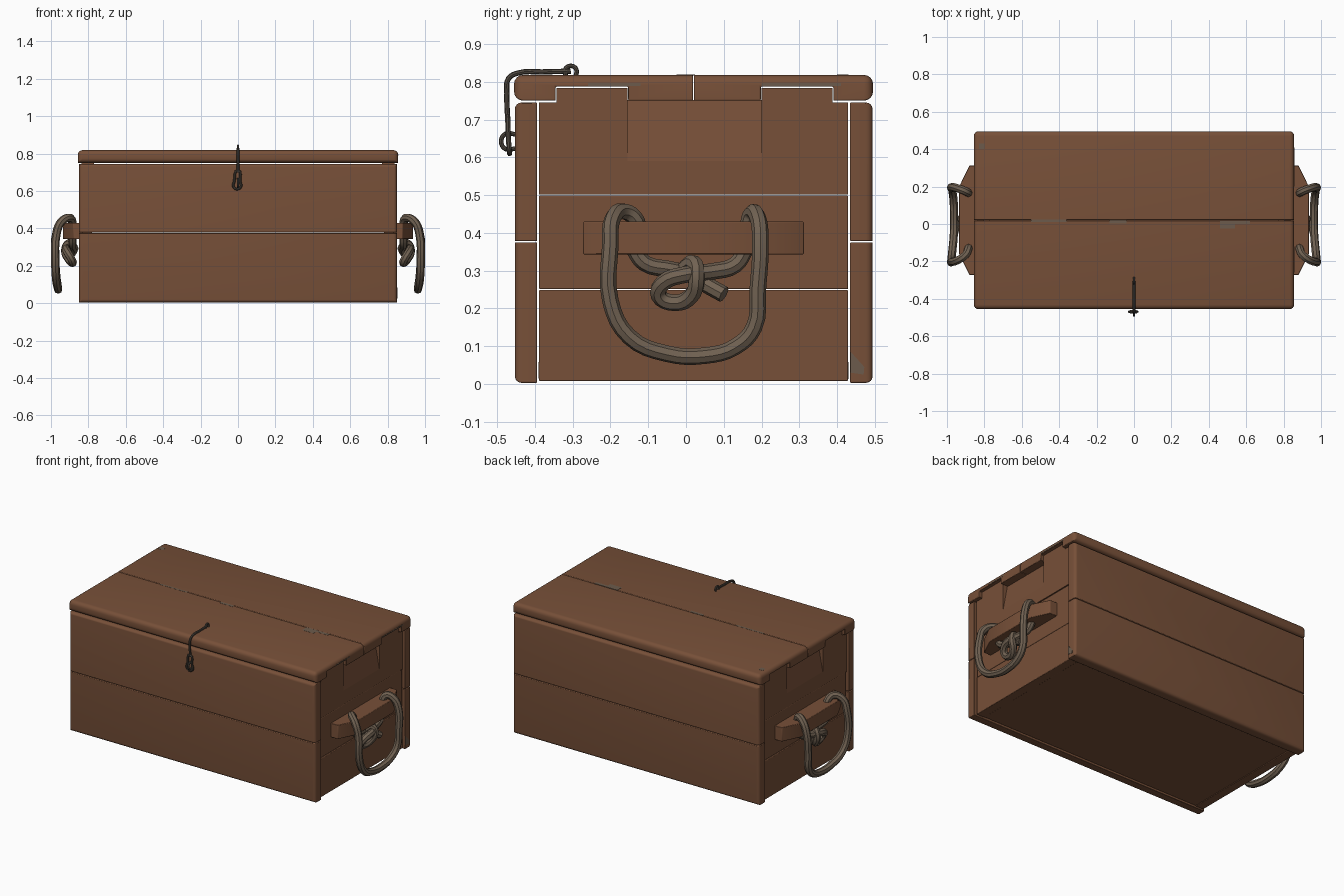
import bpy, bmesh
from mathutils import Vector

if "Cube" in bpy.data.objects:
    bpy.data.objects.remove(bpy.data.objects["Cube"])


def mat(name, rgb):
    m = bpy.data.materials.new(name)
    m.diffuse_color = (*rgb, 1)
    m.use_nodes = True
    m.node_tree.nodes["Principled BSDF"].inputs["Base Color"].default_value = m.diffuse_color
    return m


WOOD = mat("brown wood", (0.185, 0.080, 0.040))
WORN = mat("worn wood", (0.150, 0.105, 0.072))
ROPE = mat("rope", (0.165, 0.122, 0.085))
METAL = mat("dark metal", (0.085, 0.070, 0.055))


def prism(name, pts, axis, lo, hi, material=WOOD, soft=None, radius=0.02, bevel=0.003):
    """Extrude a 2D outline along an axis, round the chosen edges, then ease the rest."""
    place = {"x": lambda a, b, t: (t, a, b),
             "y": lambda a, b, t: (a, t, b),
             "z": lambda a, b, t: (a, b, t)}[axis]
    bm = bmesh.new()
    face = bm.faces.new([bm.verts.new(place(a, b, lo)) for a, b in pts])
    ext = bmesh.ops.extrude_face_region(bm, geom=[face])
    shift = Vector(place(0, 0, hi - lo))
    bmesh.ops.translate(bm, vec=shift, verts=[v for v in ext["geom"] if isinstance(v, bmesh.types.BMVert)])
    bmesh.ops.recalc_face_normals(bm, faces=bm.faces)
    if soft:
        edges = [e for e in bm.edges if soft((e.verts[0].co + e.verts[1].co) / 2)]
        bmesh.ops.bevel(bm, geom=edges, offset=radius, segments=4, profile=0.5,
                        affect="EDGES", clamp_overlap=True)
    me = bpy.data.meshes.new(name)
    bm.to_mesh(me)
    bm.free()
    ob = bpy.data.objects.new(name, me)
    bpy.context.collection.objects.link(ob)
    me.materials.append(material)
    if bevel:
        mod = ob.modifiers.new("bevel", "BEVEL")
        mod.width, mod.segments, mod.limit_method = bevel, 2, "ANGLE"
        mod.angle_limit = 0.6
    smooth(ob)
    return ob


def smooth(ob):
    bpy.ops.object.select_all(action="DESELECT")
    ob.select_set(True)
    bpy.context.view_layer.objects.active = ob
    bpy.ops.object.shade_smooth_by_angle(angle=0.7)


def box(name, x, y, z, **kw):
    return prism(name, [(y[0], z[0]), (y[1], z[0]), (y[1], z[1]), (y[0], z[1])], "x", x[0], x[1], **kw)


def tube(name, pts, radius, material, closed=False, res=4):
    """Round tube along a smooth path."""
    cu = bpy.data.curves.new(name, "CURVE")
    cu.dimensions, cu.bevel_depth, cu.bevel_resolution = "3D", radius, 2
    cu.resolution_u, cu.use_fill_caps = res, True
    sp = cu.splines.new("BEZIER")
    sp.bezier_points.add(len(pts) - 1)
    for p, co in zip(sp.bezier_points, pts):
        p.co = co
        p.handle_left_type = p.handle_right_type = "AUTO"
    sp.use_cyclic_u = closed
    cu.materials.append(material)
    ob = bpy.data.objects.new(name, cu)
    bpy.context.collection.objects.link(ob)
    bpy.ops.object.select_all(action="DESELECT")
    ob.select_set(True)
    bpy.context.view_layer.objects.active = ob
    bpy.ops.object.convert(target="MESH")
    smooth(bpy.context.object)


# Front and back wall planks
L = (-0.85, 0.85)
for label, y, outer in (("front", (-0.453, -0.394), -0.453), ("back", (0.434, 0.494), 0.494)):
    on_face = lambda m: abs(m.y - outer) < 0.01
    box(label + "_lower_plank", L, y, (0.003, 0.375),
        soft=lambda m: (on_face(m) and (m.z < 0.01 or abs(m.x) > 0.8)), radius=0.018)
    box(label + "_upper_plank", L, y, (0.378, 0.745),
        soft=lambda m: (on_face(m) and (m.z > 0.74 or abs(m.x) > 0.8)), radius=0.018)

# Floor
box("floor", (-0.83, 0.83), (-0.39, 0.43), (0.012, 0.06))

# Lid planks, notched underneath for the tabs of the end walls
lid_soft = lambda m: abs(m.y - 0.02) > 0.45 or (abs(m.x) > 0.8 and m.z > 0.815)
prism("front_lid_plank", [(-0.455, 0.75), (-0.345, 0.75), (-0.345, 0.787), (-0.153, 0.787), (-0.153, 0.75),
      (0.019, 0.75), (0.019, 0.818), (-0.455, 0.818)], "x", -0.856, 0.856, soft=lid_soft, radius=0.024)
prism("back_lid_plank", [(0.021, 0.75), (0.198, 0.75), (0.198, 0.787), (0.39, 0.787), (0.39, 0.75),
      (0.495, 0.75), (0.495, 0.818), (0.021, 0.818)], "x", -0.856, 0.856, soft=lid_soft, radius=0.024)

for s, side in ((1, "right"), (-1, "left")):
    # End wall: two plain planks and a tabbed upper one with a sloping recess
    for label, z, out in (("lower", (0.008, 0.249), 0.836), ("middle", (0.251, 0.499), 0.832)):
        box(f"{side}_end_{label}_plank", (s * 0.78, s * out), (-0.389, 0.429), z)
    prism(f"{side}_end_upper_plank", [(-0.389, 0.501), (0.429, 0.501), (0.429, 0.745), (0.388, 0.745),
          (0.388, 0.784), (0.2, 0.784), (0.2, 0.59), (-0.155, 0.59), (-0.155, 0.784), (-0.343, 0.784),
          (-0.343, 0.745), (-0.389, 0.745)], "x", s * 0.77, s * 0.836, bevel=0)
    prism(f"{side}_end_recess", [(s * 0.77, 0.59), (s * 0.836, 0.59), (s * 0.805, 0.752), (s * 0.77, 0.752)],
          "y", -0.155, 0.2, bevel=0)

    # Handle cleat with sloping ends
    prism(f"{side}_cleat", [(s * 0.82, -0.272), (s * 0.88, -0.272), (s * 0.935, -0.16), (s * 0.935, 0.20),
          (s * 0.88, 0.312), (s * 0.82, 0.312)], "z", 0.343, 0.43)

    # Rope loop hanging over the cleat (points are y, z, distance out)
    path = lambda pts: [(s * o, y, z) for y, z, o in pts]
    tube(f"{side}_rope_loop", path([
        (-.13, .39, .885), (-.13, .43, .885), (-.165, .457, .90), (-.195, .435, .945), (-.2, .37, .97),
        (-.2, .22, .977), (-.15, .125, .972), (-.05, .08, .963), (.05, .075, .962), (.13, .098, .965),
        (.18, .15, .972), (.19, .25, .977), (.197, .38, .97), (.19, .44, .94), (.175, .453, .90),
        (.165, .42, .885), (.165, .39, .885)]), 0.022, ROPE)

    # Knotted rope ends below the cleat
    tube(f"{side}_rope_end", path([
        (-.14, .36, .885), (-.11, .32, .885), (-.04, .303, .88), (.01, .29, .875), (.05, .265, .89),
        (.10, .237, .91)]), 0.022, ROPE)
    tube(f"{side}_rope_knot", path([
        (.16, .36, .885), (.13, .315, .89), (.07, .298, .90), (.0, .29, .92), (-.06, .268, .91),
        (-.072, .235, .89), (-.03, .215, .885), (.015, .235, .905), (.028, .28, .925), (.02, .32, .905),
        (-.005, .305, .88)]), 0.022, ROPE)

# Latch: bent wire hook with a teardrop loop, and two staples
tube("latch_hook", [(0, -0.305, 0.828), (0, -0.38, 0.826), (0, -0.445, 0.823), (0, -0.47, 0.808),
                    (0, -0.474, 0.77), (0, -0.472, 0.70)], 0.007, METAL)
tube("latch_loop", [(0, -0.472, 0.71), (-0.02, -0.470, 0.65), (-0.024, -0.468, 0.622), (-0.005, -0.467, 0.61),
                    (0.015, -0.468, 0.622), (0.012, -0.470, 0.65)], 0.007, METAL, closed=True)
tube("front_staple", [(0, -0.448, 0.66), (0, -0.478, 0.662), (0, -0.489, 0.642), (0, -0.478, 0.622),
                      (0, -0.448, 0.624)], 0.006, METAL)
tube("lid_staple", [(0, -0.318, 0.815), (0, -0.32, 0.832), (0, -0.305, 0.842), (0, -0.29, 0.832),
                    (0, -0.292, 0.815)], 0.006, METAL)

# Worn patches along the lid seam, lid ends and a corner
for i, (x, y) in enumerate((((-0.55, -0.36), (0.012, 0.024)), ((-0.13, -0.04), (0.004, 0.022)),
                            ((0.46, 0.54), (-0.025, 0.02)), ((0.54, 0.62), (0.0, 0.02)),
                            ((-0.83, -0.80), (0.40, 0.43)))):
    box(f"lid_wear_{i + 1}", x, y, (0.816, 0.8187), material=WORN, bevel=0)
for i, y in enumerate(((-0.26, -0.12), (0.2, 0.41))):
    box(f"lid_end_wear_{i + 1}", (0.853, 0.857), y, (0.785 + 0.004, 0.796), material=WORN, bevel=0)
prism("corner_wear", [(0.436, 0.03), (0.470, 0.025), (0.472, 0.045), (0.436, 0.085)], "x", 0.847, 0.8515,
      material=WORN, bevel=0)
